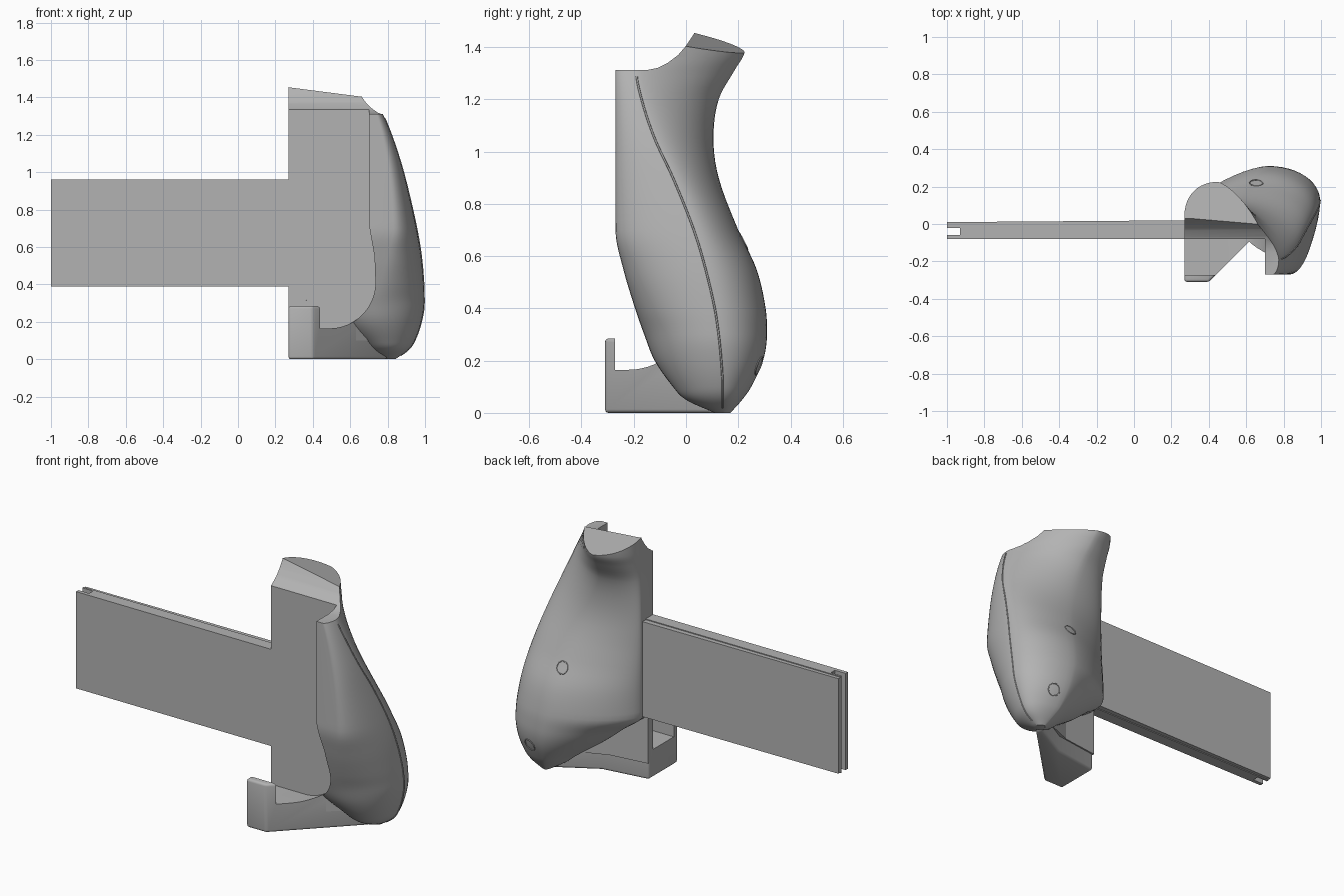
import bpy, bmesh, math
from mathutils import Vector

cube = bpy.data.objects.get("Cube")
if cube:
    bpy.data.objects.remove(cube, do_unlink=True)

grey = bpy.data.materials.new("plain_grey")
grey.use_nodes = True
colour = (0.45, 0.45, 0.45, 1)
grey.diffuse_color = colour
grey.node_tree.nodes["Principled BSDF"].inputs["Base Color"].default_value = colour


def finish(name, bm):
    """Turn a bmesh into a named grey object."""
    bmesh.ops.recalc_face_normals(bm, faces=bm.faces)
    mesh = bpy.data.meshes.new(name)
    bm.to_mesh(mesh)
    bm.free()
    mesh.materials.append(grey)
    obj = bpy.data.objects.new(name, mesh)
    bpy.context.collection.objects.link(obj)
    return obj


def prism(name, points, axis, low, high):
    """Extrude a flat outline along one axis."""
    place = {"x": lambda a, b, h: (h, a, b),
             "y": lambda a, b, h: (a, h, b),
             "z": lambda a, b, h: (a, b, h)}[axis]
    bm = bmesh.new()
    ends = [[bm.verts.new(place(a, b, h)) for a, b in points] for h in (low, high)]
    bm.faces.new(ends[0])
    bm.faces.new(ends[1])
    for i in range(len(points)):
        j = (i + 1) % len(points)
        bm.faces.new((ends[0][i], ends[0][j], ends[1][j], ends[1][i]))
    return finish(name, bm)


def bake(obj):
    """Replace the mesh by its modified version."""
    graph = bpy.context.evaluated_depsgraph_get()
    mesh = bpy.data.meshes.new_from_object(obj.evaluated_get(graph))
    obj.modifiers.clear()
    obj.data = mesh


def bevel(obj, width):
    mod = obj.modifiers.new("bevel", "BEVEL")
    mod.width = width
    mod.segments = 3
    bake(obj)


def cut(obj, cutters):
    for cutter in cutters:
        mod = obj.modifiers.new("cut", "BOOLEAN")
        mod.operation = "DIFFERENCE"
        mod.solver = "EXACT"
        mod.object = cutter
        cutter.hide_render = True
    bake(obj)


def smooth(obj, angle):
    bpy.ops.object.select_all(action="DESELECT")
    obj.select_set(True)
    bpy.context.view_layer.objects.active = obj
    bpy.ops.object.shade_smooth_by_angle(angle=math.radians(angle))


# Grip sections: height, inner edge x y, back peak x y, outer edge x y, front x y
KEYS = [
    (0, .78, .13, .8, .17, .84, .14, .81, .11),
    (.05, .7, .11, .78, .215, .91, .14, .8, 0),
    (.1, .64, .1, .76, .25, .945, .14, .78, -.05),
    (.2, .5, .06, .74, .295, .98, .135, .74, -.12),
    (.3, .38, .04, .72, .31, .995, .125, .73, -.16),
    (.4, .27, .03, .7, .305, .993, .11, .76, -.195),
    (.55, .27, .03, .68, .27, .98, .075, .8, -.24),
    (.7, .27, .03, .64, .2, .955, .03, .83, -.27),
    (.9, .27, .03, .57, .125, .91, -.05, .82, -.27),
    (1.05, .27, .03, .52, .105, .87, -.12, .8, -.27),
    (1.2, .27, .03, .48, .125, .82, -.17, .77, -.27),
    (1.31, .27, .04, .46, .185, .775, -.19, .74, -.27),
    (1.38, .27, .05, .45, .225, .74, -.19, .71, -.27),
    (1.5, .27, .05, .45, .24, .7, -.19, .67, -.27),
]


def blend(a, b, t):
    return a + (b - a) * max(0, min(1, t))


def section_at(i, t):
    """Smooth blend between neighbouring key sections."""
    a, b = KEYS[i], KEYS[i + 1]
    p, n = KEYS[max(i - 1, 0)], KEYS[min(i + 2, len(KEYS) - 1)]
    h = b[0] - a[0]
    out = [a[0] + h * t]
    for k in range(1, len(a)):
        def slope(u, v, w):
            d, e = v[k] - u[k], w[k] - v[k]
            return 0 if d * e <= 0 else (w[k] - u[k]) / (w[0] - u[0]) * h
        ma = slope(p, a, b) if i else b[k] - a[k]
        mb = slope(a, b, n) if n is not b else b[k] - a[k]
        s, q = t * t, t * t * t
        out.append((2 * q - 3 * s + 1) * a[k] + (q - 2 * s + t) * ma
                   + (3 * s - 2 * q) * b[k] + (q - s) * mb)
    return out


def quarter(start, end, centre, power, steps=12):
    """Superellipse arc from start to end, without its last point."""
    s, e = Vector(start) - Vector(centre), Vector(end) - Vector(centre)
    for j in range(steps):
        a = j / steps * math.pi / 2
        yield Vector(centre) + s * math.cos(a) ** (2 / power) + e * math.sin(a) ** (2 / power)


def ring(z, xi, yi, xp, yb, xo, yo, xf, yf):
    inner, peak, outer, front = (xi, yi), (xp, yb), (xo, yo), (xf, yf)
    rise = (z - .8) / .5
    pts = [*quarter(inner, peak, (xp, yi), blend(1.5, 2, rise)),
           *quarter(peak, outer, (xp, yo), blend(2, 1.4, rise)),
           *quarter(outer, front, (xf, yo), 2),
           *quarter(front, inner, (xf, yi), blend(2, 30, (z - .3) * 10))]
    return [(p.x, p.y, z) for p in pts]


sections = [section_at(i, j / 5) for i in range(len(KEYS) - 1) for j in range(5)]
sections.append(KEYS[-1])
bm = bmesh.new()
rings = [[bm.verts.new(p) for p in ring(*s)] for s in sections]
for low, high in zip(rings, rings[1:]):
    for i in range(len(low)):
        j = (i + 1) % len(low)
        bm.faces.new((low[i], low[j], high[j], high[i]))
bm.faces.new(rings[0])
bm.faces.new(rings[-1])
grip = finish("grip", bm)

# Cutters: device recess, top scoop and slanted top
corner = [(.49 + .245 * math.sin(a), .41 - .245 * math.cos(a))
          for a in (math.pi / 32 * k for k in range(17))]
recess = prism("recess_cutter", [(.1, .165), *corner, (.73, .55), (.7, .72), (.7, 1.7), (.1, 1.7)],
               "y", -.272, -.08)
scoop = prism("scoop_cutter", [(-.5, 1.312), (-.15, 1.312), (-.11, 1.32), (-.07, 1.34),
                               (-.03, 1.37), (0, 1.405), (.03, 1.45), (.06, 1.7), (-.5, 1.7)],
              "x", 0, 1.2)
slant = prism("slant_cutter", [(0, 0), (1, 0), (1, 1), (0, 1)], "z", 0, .4)
for v in slant.data.vertices:
    v.co.y -= .3
    v.co.z += 1.45 - .15 * (v.co.x - .3) - .25 * (v.co.y - .03)
cut(grip, (recess, scoop, slant))
smooth(grip, 35)

# Lower hook with its lip, and the wall behind it
hook = prism("hook", [(.27, -.31), (.4, -.31), (.8, .09), (.78, .13), (.55, 0), (.27, -.04)],
             "z", 0, .285)
bevel(hook, .014)
cut(hook, (recess,))
smooth(hook, 35)
prism("hook_wall", [(.27, -.08), (.63, -.08), (.72, 0), (.7, .08), (.5, 0), (.27, -.03)],
      "z", .1, .4)

# Long plate with a slot in its free end
prism("plate", [(-1, -.08), (.32, -.08), (.32, -.01), (-1, -.01),
                (-1, -.022), (-.93, -.022), (-.93, -.058), (-1, -.058)], "z", .39, .96)
prism("plate_back", [(-1, -.01), (.32, -.01), (.32, .02), (-1, .01)], "z", .395, .955)

# Seam along the outer side of the grip
seam = bpy.data.curves.new("seam", "CURVE")
seam.dimensions = "3D"
seam.bevel_depth = .004
seam.bevel_resolution = 1
path = [(s[5], s[6], s[0]) for s in sections if .02 < s[0] < 1.305]
line = seam.splines.new("POLY")
line.points.add(len(path) - 1)
for point, co in zip(line.points, path):
    point.co = (*co, 1)
seam.materials.append(grey)
bpy.context.collection.objects.link(bpy.data.objects.new("seam", seam))

# Small ring marks on the back
for k, spot in enumerate([(.66, .4, .75), (.85, .4, .14)]):
    hit, co, normal, face = grip.closest_point_on_mesh(Vector(spot))
    bpy.ops.mesh.primitive_torus_add(major_radius=.035, minor_radius=.003, major_segments=24,
                                     minor_segments=6, location=co,
                                     rotation=normal.to_track_quat("Z", "Y").to_euler())
    mark = bpy.context.object
    mark.name = f"ring_mark_{k + 1}"
    mark.data.materials.append(grey)

for helper in (recess, scoop, slant):
    bpy.data.objects.remove(helper, do_unlink=True)
